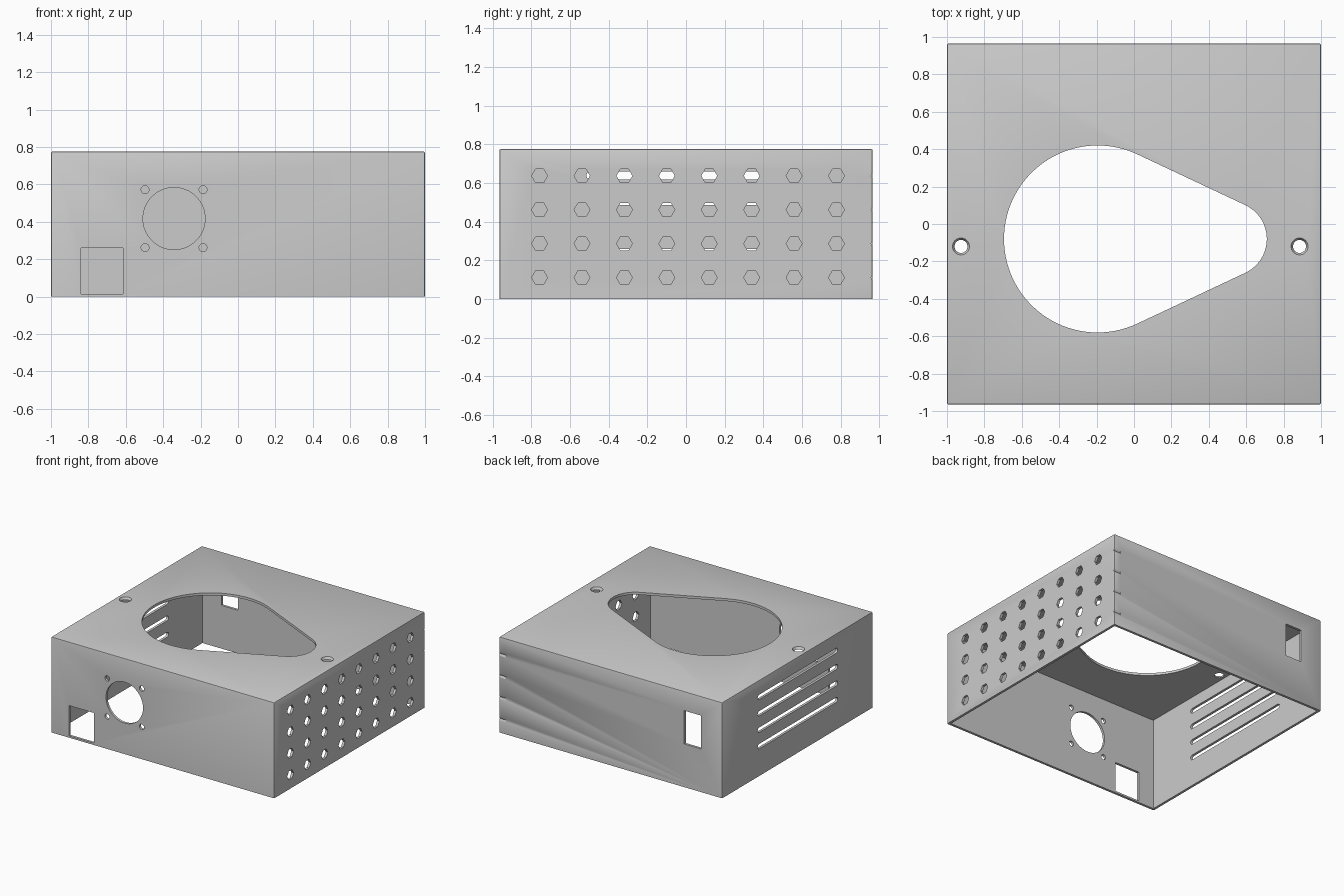
import bpy, bmesh
from math import sin, cos, pi, acos

cube = bpy.data.objects.get("Cube")
if cube:
    bpy.data.objects.remove(cube, do_unlink=True)

HALF_X, HALF_Y, HEIGHT, WALL = 1.0, 0.965, 0.775, 0.02

grey = bpy.data.materials.new("light_grey")
grey.use_nodes = True
colour = (0.6, 0.6, 0.6, 1)
grey.diffuse_color = colour
grey.node_tree.nodes["Principled BSDF"].inputs["Base Color"].default_value = colour


def finish(name, bm):
    bmesh.ops.recalc_face_normals(bm, faces=bm.faces)
    mesh = bpy.data.meshes.new(name)
    bm.to_mesh(mesh)
    bm.free()
    mesh.materials.append(grey)
    obj = bpy.data.objects.new(name, mesh)
    bpy.context.collection.objects.link(obj)
    return obj


def arc(u, v, r, start=0, end=2 * pi, n=32):
    return [(u + r * cos(start + (end - start) * i / n),
             v + r * sin(start + (end - start) * i / n)) for i in range(n)]


def rect(u0, u1, v0, v1):
    return [(u0, v0), (u1, v0), (u1, v1), (u0, v1)]


# Sweep a profile along an axis; the end profile may differ to make a taper
def prism(bm, profile, axis, start, end, end_profile=None):
    place = {"x": lambda u, v, w: (w, u, v),
             "y": lambda u, v, w: (u, w, v),
             "z": lambda u, v, w: (u, v, w)}[axis]
    a = [bm.verts.new(place(u, v, start)) for u, v in profile]
    b = [bm.verts.new(place(u, v, end)) for u, v in end_profile or profile]
    bm.faces.new(a)
    bm.faces.new(b)
    for i in range(len(a)):
        j = (i + 1) % len(a)
        bm.faces.new((a[i], a[j], b[j], b[i]))


# Outer block with softened top and upright edges
bm = bmesh.new()
prism(bm, rect(-HALF_X, HALF_X, -HALF_Y, HALF_Y), "z", 0, HEIGHT)
edges = [e for e in bm.edges if max(v.co.z for v in e.verts) > 0]
bmesh.ops.bevel(bm, geom=edges, offset=0.008, segments=2, profile=0.5, affect="EDGES")
enclosure = finish("enclosure", bm)

# Hollow, open underneath
bm = bmesh.new()
prism(bm, rect(WALL - HALF_X, HALF_X - WALL, WALL - HALF_Y, HALF_Y - WALL),
      "z", -0.1, HEIGHT - WALL)
cavity = finish("cavity_cutter", bm)

bm = bmesh.new()
# Front: round opening, four screw holes and a square socket
FRONT = ("y", -HALF_Y - 0.05, -HALF_Y + 0.05)
prism(bm, arc(-0.342, 0.417, 0.166, n=64), *FRONT)
for sx in (-1, 1):
    for sz in (-1, 1):
        prism(bm, arc(-0.342 + sx * 0.155, 0.417 + sz * 0.155, 0.021), *FRONT)
prism(bm, rect(-0.84, -0.615, 0.015, 0.26), *FRONT)

# Back: upright rectangular opening
prism(bm, rect(-0.81, -0.66, 0.35, 0.62), "y", HALF_Y - 0.05, HALF_Y + 0.05)

# Left side: hexagonal vents, the last column nicking the back corner
for col in range(9):
    for row in range(4):
        prism(bm, arc(-0.757 + col * 0.2193, 0.111 + row * 0.1753, 0.041, n=6),
              "x", HALF_X - 0.06, HALF_X + 0.05)

# Right side: long round-ended slots
for row in range(4):
    z, r = 0.24 + row * 0.133, 0.02
    slot = arc(0.49, z, r, -pi / 2, pi / 2, 8) + [(0.49, z + r)]
    slot += arc(-0.495, z, r, pi / 2, 3 * pi / 2, 8) + [(-0.495, z - r)]
    prism(bm, slot, "x", -HALF_X - 0.05, -HALF_X + 0.05)

# Top: teardrop opening from two circles joined by tangents
TOP = ("z", HEIGHT - 0.05, HEIGHT + 0.05)
big_x, big_r, small_x, small_r, mid_y = -0.195, 0.5, 0.51, 0.2, -0.08
t = acos((big_r - small_r) / (small_x - big_x))
drop = arc(big_x, mid_y, big_r, t, 2 * pi - t, 64)
drop.append((big_x + big_r * cos(t), mid_y - big_r * sin(t)))
drop += arc(small_x, mid_y, small_r, -t, t, 32)
drop.append((small_x + small_r * cos(t), mid_y + small_r * sin(t)))
prism(bm, drop, *TOP)

# Top: two countersunk screw holes
for x in (-0.925, 0.885):
    prism(bm, arc(x, -0.12, 0.024), "z", HEIGHT - WALL - 0.02, HEIGHT + 0.02,
          arc(x, -0.12, 0.056))
holes = finish("hole_cutter", bm)

# Cut, then discard the cutters
bpy.context.view_layer.objects.active = enclosure
enclosure.select_set(True)
for cutter in (cavity, holes):
    mod = enclosure.modifiers.new(cutter.name, "BOOLEAN")
    mod.operation, mod.solver, mod.object = "DIFFERENCE", "EXACT", cutter
    bpy.ops.object.modifier_apply(modifier=mod.name)
    bpy.data.objects.remove(cutter, do_unlink=True)
bpy.ops.object.shade_smooth_by_angle(angle=pi / 6)
